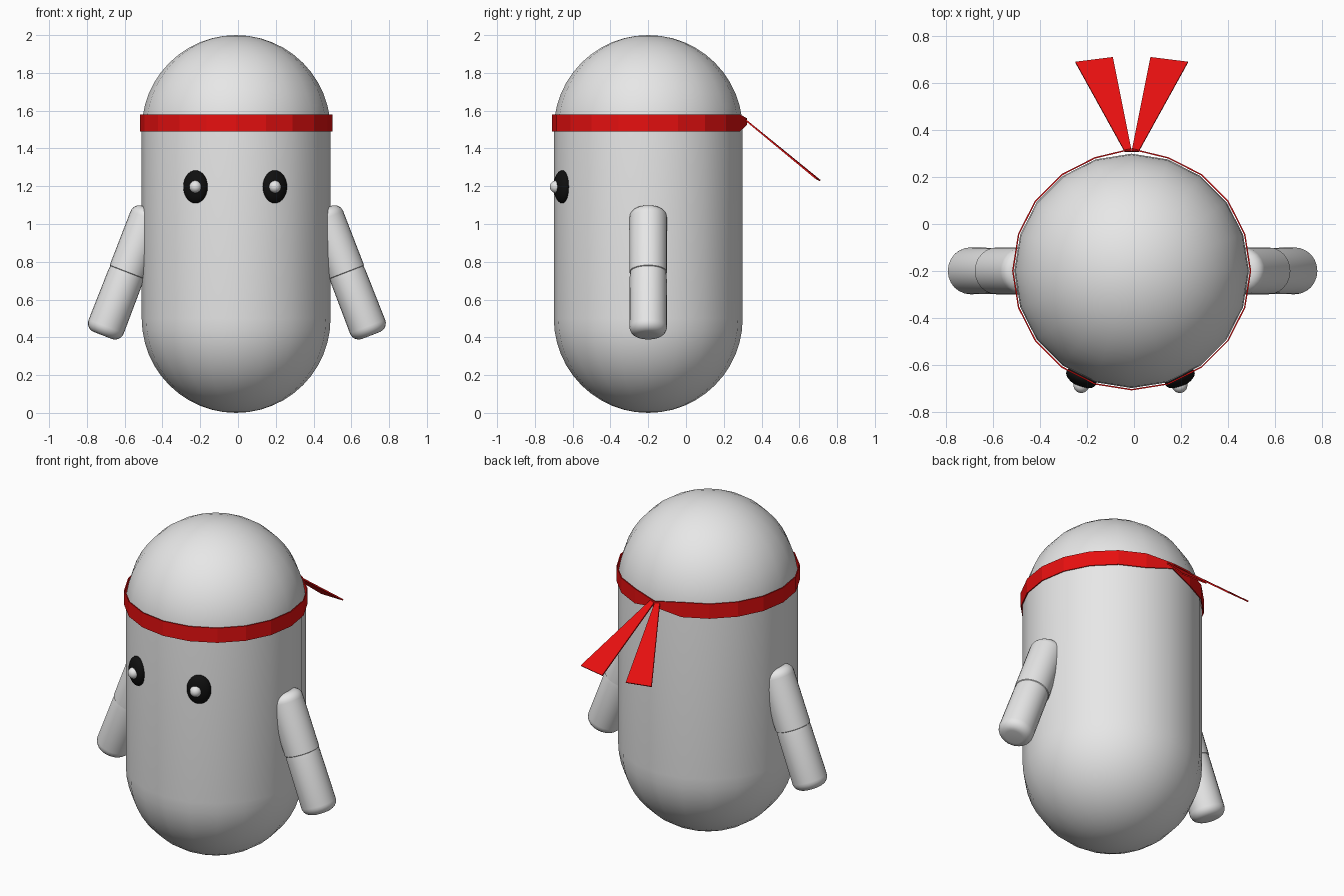
import bpy, bmesh, math
from mathutils import Matrix, Vector

cube = bpy.data.objects.get("Cube")
if cube:
    bpy.data.objects.remove(cube, do_unlink=True)

CX, CY = -0.01, -0.2      # body axis
SIDES = 20


def material(name, rgb, rough=0.6):
    mat = bpy.data.materials.new(name)
    mat.use_nodes = True
    mat.diffuse_color = (*rgb, 1)
    node = mat.node_tree.nodes["Principled BSDF"]
    node.inputs["Base Color"].default_value = (*rgb, 1)
    node.inputs["Roughness"].default_value = rough
    return mat


grey = material("light grey", (0.8, 0.8, 0.8))
red = material("red cloth", (0.8, 0.005, 0.005))
black = material("black", (0.005, 0.005, 0.005))


def finish(name, bm, mat, smooth=True):
    bmesh.ops.recalc_face_normals(bm, faces=bm.faces[:])
    mesh = bpy.data.meshes.new(name)
    bm.to_mesh(mesh)
    bm.free()
    mesh.materials.append(mat)
    if smooth:
        mesh.shade_smooth()
        mesh.set_sharp_from_angle(angle=math.radians(40))
    obj = bpy.data.objects.new(name, mesh)
    bpy.context.collection.objects.link(obj)
    return obj


def thicken(obj, amount):
    mod = obj.modifiers.new("thickness", "SOLIDIFY")
    mod.thickness = amount
    mod.offset = 0


def lathe(name, profile, mat, sides=SIDES):
    """Spin (radius, height) points around the z axis."""
    bm = bmesh.new()
    verts = [bm.verts.new((r, 0, z)) for r, z in profile]
    edges = [bm.edges.new(pair) for pair in zip(verts, verts[1:])]
    bmesh.ops.spin(bm, geom=verts + edges, axis=(0, 0, 1), cent=(0, 0, 0),
                   angle=2 * math.pi, steps=sides, use_merge=True)
    bmesh.ops.remove_doubles(bm, verts=bm.verts[:], dist=0.0005)
    return finish(name, bm, mat)


def arc(cr, cz, radius, start, end, steps):
    """Points of a circular arc in the (radius, height) plane."""
    angles = [math.radians(start + (end - start) * i / steps) for i in range(steps + 1)]
    return [(max(0, cr + radius * math.cos(a)), cz + radius * math.sin(a)) for a in angles]


# Capsule body
body = lathe("body", arc(0, 0.5, 0.5, -90, 0, 12) + arc(0, 1.5, 0.5, 0, 90, 12), grey)
body.location = (CX, CY, 0)

# Arms: rounded rods with a fine elbow groove
bottom, top = Vector((0.71, 0, 0.41)), Vector((0.452, 0, 1.078))
length = (top - bottom).length
mid = length * 0.5
groove = [(0.098, mid - 0.025), (0.096, mid), (0.1, mid + 0.003)]
arm_profile = ([(0, 0)] + arc(0.05, 0.05, 0.05, -90, 0, 6) + groove
               + arc(0.05, length - 0.05, 0.05, 0, 90, 6) + [(0, length)])
for side, label in ((1, "left"), (-1, "right")):
    arm = lathe(label + "_arm", arm_profile, grey, 24)
    arm.location = (-0.006 + side * bottom.x, CY, bottom.z)
    arm.rotation_euler.y = side * math.atan2(top.x - bottom.x, top.z - bottom.z)

# Eyes with small highlights, set flush with the curve of the body
for side, label in ((1, "left"), (-1, "right")):
    for part, mat, size, push in (("eye", black, (0.069, 0.038, 0.087), 0),
                                  ("eye_highlight", grey, (0.033, 0.033, 0.033), 0.032)):
        bm = bmesh.new()
        bmesh.ops.create_uvsphere(bm, u_segments=24, v_segments=14, radius=1)
        bmesh.ops.transform(bm, matrix=Matrix.Diagonal((*size, 1)), verts=bm.verts[:])
        eye = finish(label + "_" + part, bm, mat)
        eye.rotation_euler.z = side * math.radians(25)
        eye.location = (CX - 0.005 + side * 0.21, -0.656 - push, 1.197)

# Headband: a ring pinched into a knot at the back
bm = bmesh.new()
columns = []
for i in range(SIDES):
    a = math.pi / 2 + 2 * math.pi * i / SIDES
    r, low, high = (0.52, 1.525, 1.56) if i == 0 else (0.507, 1.49, 1.58)
    x, y = CX + r * math.cos(a), CY + r * math.sin(a)
    columns.append([bm.verts.new((x, y, z)) for z in (low, high)])
for a, b in zip(columns, columns[1:] + columns[:1]):
    bm.faces.new((a[0], b[0], b[1], a[1]))
thicken(finish("headband", bm, red, smooth=False), 0.006)

# Two flaring ribbon tails
for side, label in ((1, "left"), (-1, "right")):
    bm = bmesh.new()
    corners = [(0, 0.31, 1.555), (0.03, 0.31, 1.555), (0.24, 0.69, 1.24), (0.08, 0.71, 1.23)]
    bm.faces.new([bm.verts.new((CX + side * x, y, z)) for x, y, z in corners])
    thicken(finish(label + "_ribbon_tail", bm, red, smooth=False), 0.008)
